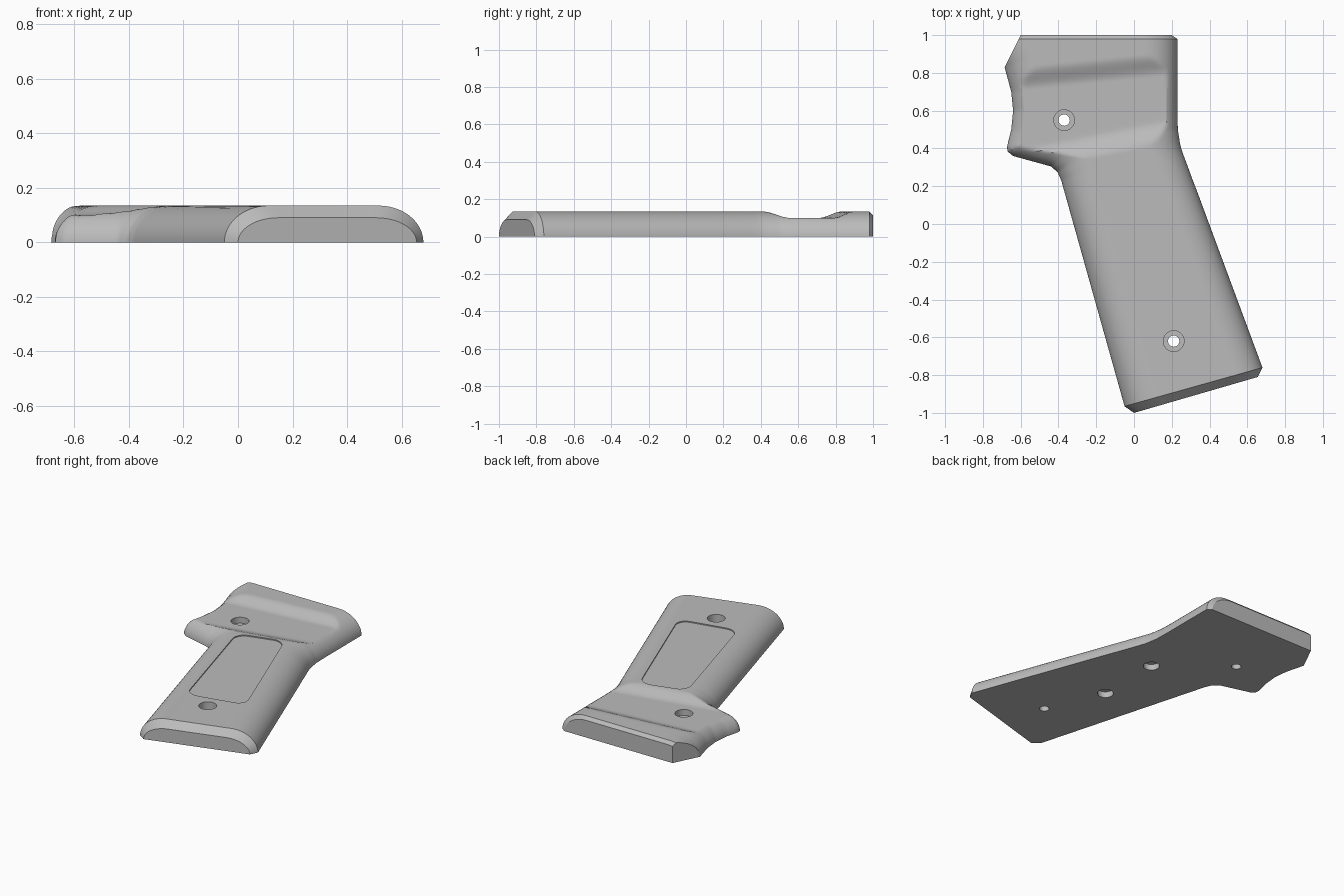
import bpy, bmesh, math
from mathutils import Vector

cube = bpy.data.objects.get("Cube")
if cube:
    bpy.data.objects.remove(cube, do_unlink=True)

grey = bpy.data.materials.new("plain_grey")
grey.use_nodes = True
grey.diffuse_color = (0.5, 0.5, 0.5, 1)
grey.node_tree.nodes["Principled BSDF"].inputs["Base Color"].default_value = (0.5, 0.5, 0.5, 1)

HEIGHT, ROUND, FLOOR = 0.135, 0.17, 0.10
COLS = 48

# Matching outline points on the left and right edges, bottom to top
LEFT = [(-.05, -.965), (-.385, .23), (-.405, .275), (-.44, .305), (-.64, .36), (-.67, .385),
        (-.672, .41), (-.65, .5), (-.64, .6), (-.65, .7), (-.685, .83), (-.61, .98)]
RIGHT = [(.68, -.76), (.335, .17), (.31, .235), (.29, .29), (.262, .365), (.25, .4),
         (.243, .43), (.232, .5), (.23, .6), (.23, .7), (.23, .83), (.23, .98)]
LEFT = [Vector(p) for p in LEFT]
RIGHT = [Vector(p) for p in RIGHT]
# Edges that the rounding follows; the upper corner is cut off by a flat
LEFT_ROUND = LEFT[:-1] + [Vector((-.78, 1.05))]
RIGHT_ROUND = RIGHT + [Vector((.23, 1.1))]


def distance(p, path):
    best = 9.0
    for a, b in zip(path, path[1:]):
        t = max(0, min(1, (p - a).dot(b - a) / (b - a).length_squared))
        best = min(best, (p - a.lerp(b, t)).length)
    return best


def smooth(t):
    t = max(0, min(1, t))
    return t * t * (3 - 2 * t)


def surface(p):
    # Rounded sides, lowered by the thumb channel
    d = min(distance(p, LEFT_ROUND), distance(p, RIGHT_ROUND), ROUND)
    side = HEIGHT * math.sqrt(max(0, 1 - (1 - d / ROUND) ** 2))
    dip = smooth((p.y - .41 - .2 * (p.x - .1)) / .13)
    dip *= 1 - smooth((p.y - .78 - .1 * (p.x - .1)) / .12)
    return min(side, HEIGHT - (HEIGHT - FLOOR) * dip)


def row_points(a, b):
    return [a.lerp(b, (1 - math.cos(math.pi * j / COLS)) / 2) for j in range(COLS + 1)]


def add_object(name, bm):
    bmesh.ops.recalc_face_normals(bm, faces=bm.faces[:])
    mesh = bpy.data.meshes.new(name)
    bm.to_mesh(mesh)
    bm.free()
    mesh.materials.append(grey)
    obj = bpy.data.objects.new(name, mesh)
    bpy.context.collection.objects.link(obj)
    return obj


# Lofted rows of the body
rows = []
for k in range(len(LEFT) - 1):
    n = max(2, math.ceil((LEFT[k + 1] - LEFT[k]).length / .014))
    for i in range(n):
        pts = row_points(LEFT[k].lerp(LEFT[k + 1], i / n), RIGHT[k].lerp(RIGHT[k + 1], i / n))
        rows.append([(p.x, p.y, surface(p)) for p in pts])
rows.append([(p.x, p.y, surface(p)) for p in row_points(LEFT[-1], RIGHT[-1])])


# Chamfered ends
def end_row(a, b, source, scale):
    return [(p.x, p.y, s[2] * scale) for p, s in zip(row_points(Vector(a), Vector(b)), source)]


rows.insert(0, end_row((0, -1), (.655, -.81), rows[0], .67))
rows.append(end_row((-.6, 1), (.2, 1), rows[-1], .85))

bm = bmesh.new()
grid = [[bm.verts.new(c) for c in row] for row in rows]
for lower, upper in zip(grid, grid[1:]):
    for j in range(COLS):
        bm.faces.new((lower[j], lower[j + 1], upper[j + 1], upper[j]))
# Walls and flat underside
rim = grid[0] + [r[-1] for r in grid[1:-1]] + grid[-1][::-1] + [r[0] for r in grid[-2:0:-1]]
base = [v if v.co.z < 1e-4 else bm.verts.new((v.co.x, v.co.y, 0)) for v in rim]
for i in range(len(rim)):
    loop = list(dict.fromkeys((rim[i - 1], base[i - 1], base[i], rim[i])))
    if len(loop) > 2:
        bm.faces.new(loop)
bm.faces.new(base[::-1])
body = add_object("grip_panel", bm)


# Cutters
def disc_cutter(name, x, y, radius, low, high):
    bm = bmesh.new()
    bmesh.ops.create_cone(bm, cap_ends=True, segments=32, radius1=radius, radius2=radius,
                          depth=high - low)
    bmesh.ops.translate(bm, verts=bm.verts[:], vec=(x, y, (low + high) / 2))
    return add_object(name, bm)


cutters = []
for x, y in ((-.37, .55), (.21, -.62)):
    cutters.append(disc_cutter("screw_hole_cutter", x, y, .03, -.1, .3))
    cutters.append(disc_cutter("screw_head_cutter", x, y, .055, .06, .3))
for y in (.216, -.23):
    cutters.append(disc_cutter("underside_pocket_cutter", .04, y, .05, -.1, .04))

# Shallow rounded inlay recess
bm = bmesh.new()
corners = [(-.24, .33), (.06, .408), (.388, -.475), (.005, -.555)]
bm.faces.new([bm.verts.new((x, y, .128)) for x, y in corners])
bmesh.ops.bevel(bm, geom=bm.verts[:], offset=.075, segments=7, profile=.5, affect='VERTICES')
top = bmesh.ops.extrude_face_region(bm, geom=bm.faces[:])["geom"]
bmesh.ops.translate(bm, verts=[g for g in top if isinstance(g, bmesh.types.BMVert)], vec=(0, 0, .1))
cutters.append(add_object("inlay_cutter", bm))

bpy.ops.object.select_all(action='DESELECT')
bpy.context.view_layer.objects.active = body
body.select_set(True)
for cutter in cutters:
    cutter.hide_render = True
    mod = body.modifiers.new("cut", 'BOOLEAN')
    mod.operation, mod.solver, mod.object = 'DIFFERENCE', 'EXACT', cutter
    bpy.ops.object.modifier_apply(modifier=mod.name)
    bpy.data.objects.remove(cutter, do_unlink=True)
bpy.ops.object.shade_smooth_by_angle(angle=math.radians(30))
